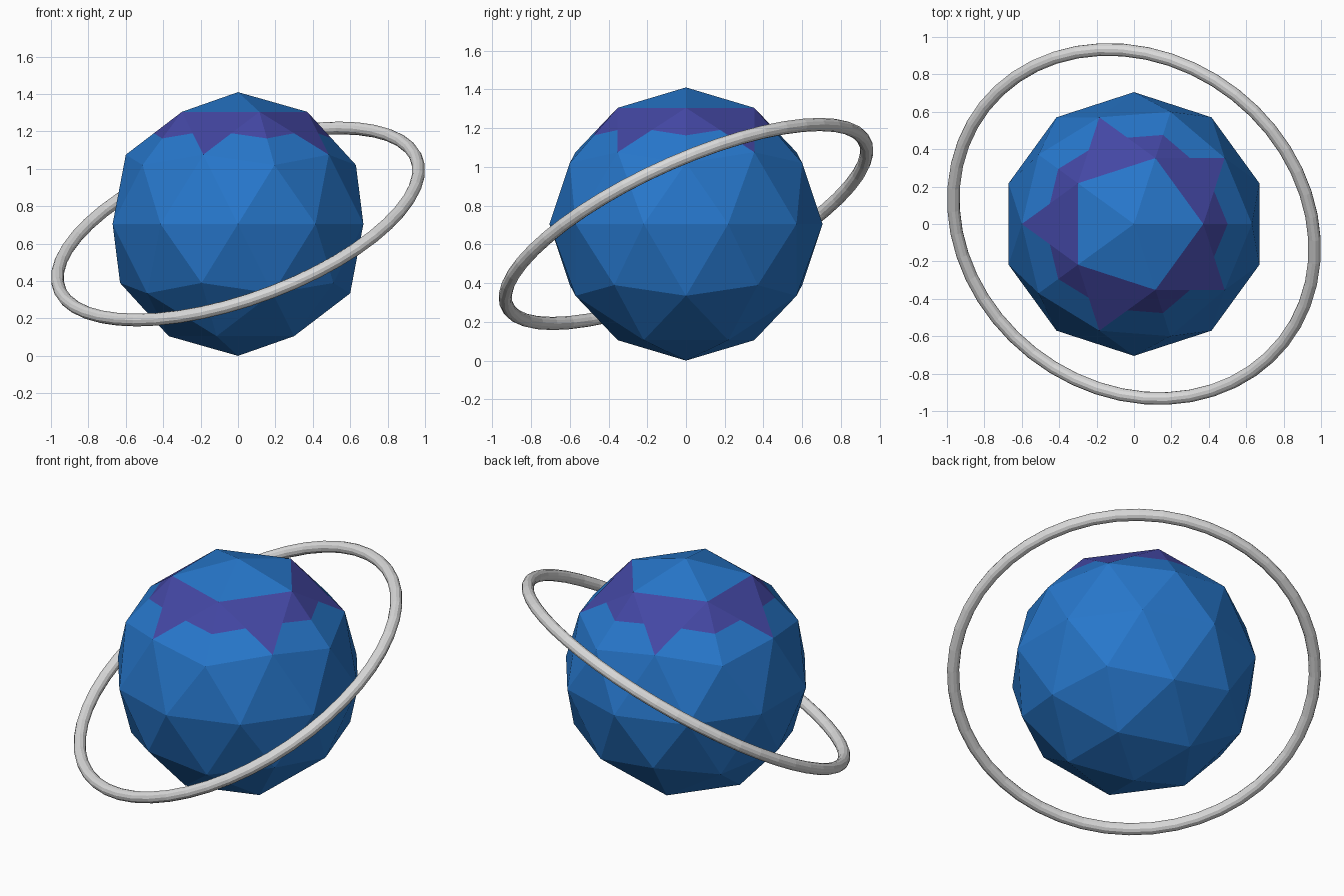
import bpy, bmesh
from mathutils import Vector

if "Cube" in bpy.data.objects:
    bpy.data.objects.remove(bpy.data.objects["Cube"])

R = 0.705          # planet radius, resting on z = 0


def material(name, rgb):
    m = bpy.data.materials.new(name)
    m.diffuse_color = (*rgb, 1.0)
    m.use_nodes = True
    m.node_tree.nodes["Principled BSDF"].inputs["Base Color"].default_value = m.diffuse_color
    return m


blue = material("ocean blue", (0.02, 0.185, 0.60))
purple = material("violet", (0.057, 0.063, 0.37))
grey = material("light grey", (0.70, 0.70, 0.70))

# Planet: faceted icosphere with a star-shaped collar below the polar cap
bm = bmesh.new()
bmesh.ops.create_icosphere(bm, subdivisions=2, radius=R)
pole = max((v.co.copy() for v in bm.verts), key=lambda c: c.z)
ring_z = max(v.co.z for v in bm.verts if v.co.z < pole.z - 0.01)
cap_ring = [v.co.copy() for v in bm.verts if abs(v.co.z - ring_z) < 1e-3]


def ring_corners(face):
    return sum((v.co - c).length < 1e-3 for v in face.verts for c in cap_ring)


# whole triangles hanging under the cap become the star points
for f in bm.faces:
    if ring_corners(f) == 2 and f.calc_center_median().z < ring_z - 0.01:
        f.material_index = 1

# split every triangle in four, then fill the corners between the points
bmesh.ops.subdivide_edges(bm, edges=bm.edges[:], cuts=1, use_grid_fill=True)
for f in bm.faces:
    if ring_corners(f) and f.calc_center_median().z < ring_z - 0.01:
        f.material_index = 1

mesh = bpy.data.meshes.new("planet")
bm.to_mesh(mesh)
bm.free()
mesh.materials.append(blue)
mesh.materials.append(purple)
planet = bpy.data.objects.new("planet", mesh)
planet.location.z = R
bpy.context.collection.objects.link(planet)

# Orbit ring: thin tilted torus
normal = Vector((-0.312, -0.397, 0.863))
bpy.ops.mesh.primitive_torus_add(
    major_radius=1.017, minor_radius=0.034, major_segments=48, minor_segments=12,
    location=(0, 0, R), rotation=normal.to_track_quat('Z', 'Y').to_euler())
ring = bpy.context.object
ring.name = "orbit_ring"
ring.data.materials.append(grey)
